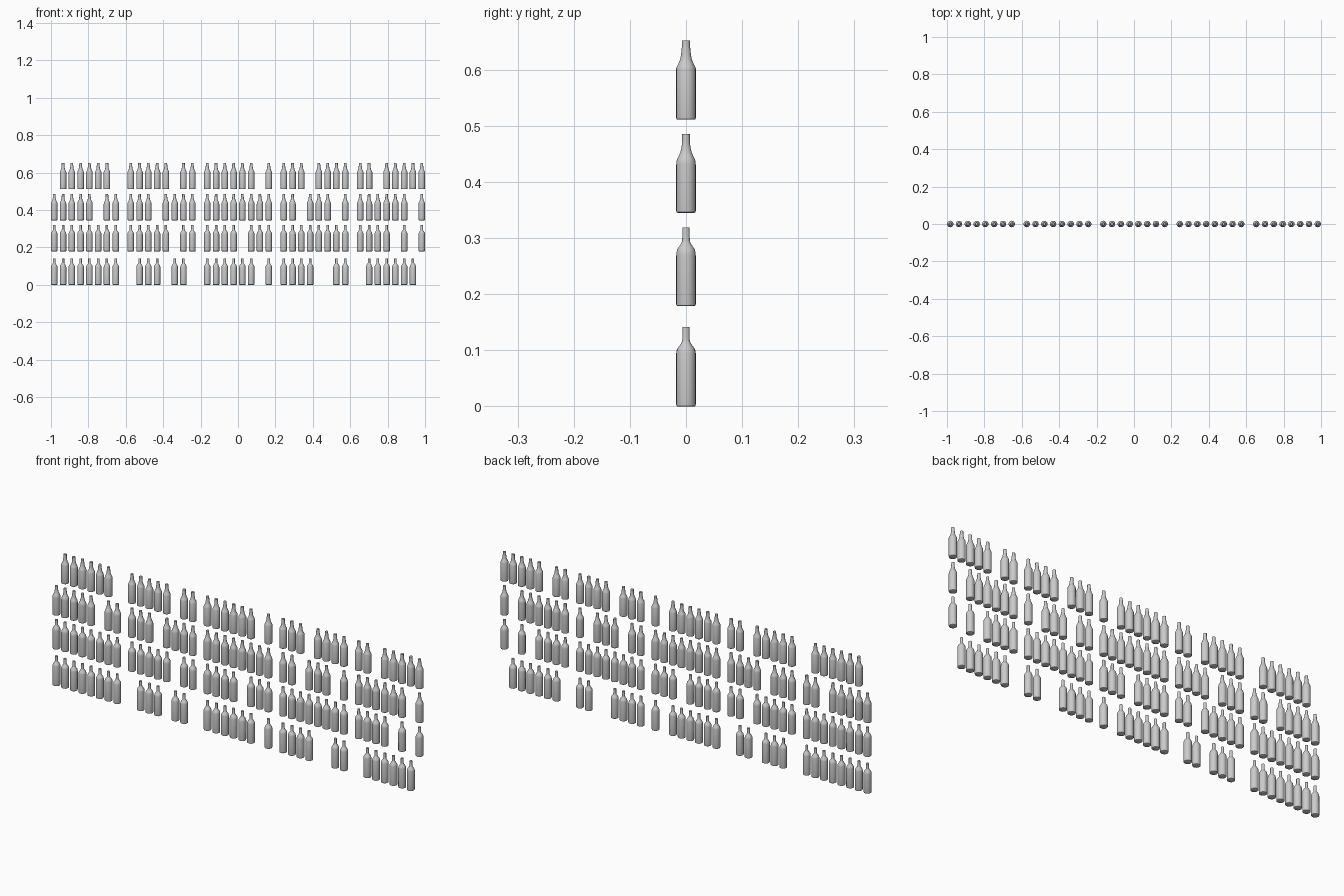
import bpy, bmesh
from math import radians, cos, sin, pi

SIDES = 20
SLOT, GROUP, START = 0.047, 0.409, -0.9825

# Shoulder and neck (radius, height) for the bottle style on each shelf row
NECKS = [
    [(0.0174, 0.095), (0.0165, 0.100), (0.0140, 0.105), (0.0095, 0.111),
     (0.0072, 0.115), (0.0066, 0.119), (0.0066, 0.1415)],
    [(0.0174, 0.089), (0.0171, 0.095), (0.0155, 0.101), (0.0115, 0.107),
     (0.0080, 0.112), (0.0067, 0.117), (0.0066, 0.140)],
    [(0.0174, 0.086), (0.0170, 0.092), (0.0153, 0.097), (0.0125, 0.102),
     (0.0097, 0.109), (0.0078, 0.118), (0.0069, 0.127), (0.0067, 0.140)],
    [(0.0174, 0.091), (0.0165, 0.094), (0.0130, 0.101), (0.0105, 0.107),
     (0.0088, 0.115), (0.0075, 0.128), (0.0072, 0.132), (0.0072, 0.141)],
]
HEIGHTS = [0.0, 0.179, 0.345, 0.511]

# Filled slots, five groups of eight, bottom row first
ROWS = [
    "11111111 01110110 11111101 11110011 01111110",
    "11111111 11111011 11110111 11111111 11110101",
    "11111011 11101111 11111111 11011101 11111101",
    "01111110 11111011 11111101 11101111 11011111",
]


def bottle_mesh(name, neck):
    """Turn a bottle profile into a closed round mesh."""
    profile = [(0.0155, 0.0), (0.0170, 0.001), (0.0174, 0.003)] + neck
    bm = bmesh.new()
    rings = [[bm.verts.new((r * cos(2 * pi * i / SIDES), r * sin(2 * pi * i / SIDES), z))
              for i in range(SIDES)] for r, z in profile]
    for a, b in zip(rings, rings[1:]):
        for i in range(SIDES):
            j = (i + 1) % SIDES
            bm.faces.new((a[i], a[j], b[j], b[i]))
    bm.faces.new(rings[0][::-1])
    bm.faces.new(rings[-1])
    mesh = bpy.data.meshes.new(name)
    bm.to_mesh(mesh)
    bm.free()
    mesh.shade_smooth()
    mesh.set_sharp_from_angle(angle=radians(40))
    return mesh


# Rows of bottles sharing one mesh per row
for row, (neck, z, pattern) in enumerate(zip(NECKS, HEIGHTS, ROWS), 1):
    mesh = bottle_mesh(f"bottle_style_{row}", neck)
    for g, group in enumerate(pattern.split()):
        for s, filled in enumerate(group):
            if filled == "1":
                ob = bpy.data.objects.new(f"bottle_row{row}_group{g + 1}_{s + 1}", mesh)
                ob.location = (START + g * GROUP + s * SLOT, 0, z)
                bpy.context.collection.objects.link(ob)
